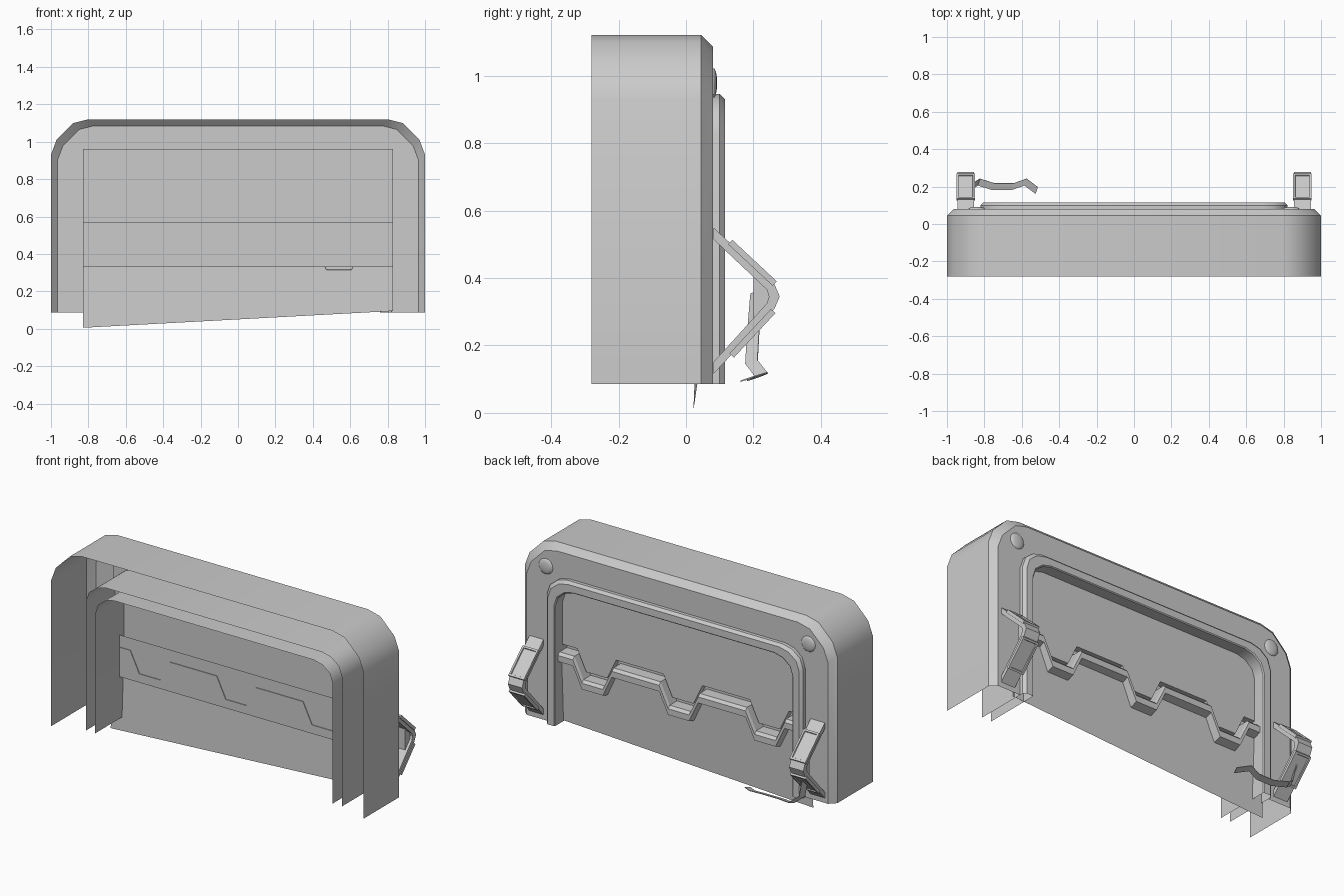
import bpy, bmesh
from math import radians
from mathutils import Matrix, Vector

cube = bpy.data.objects.get("Cube")
if cube:
    bpy.data.objects.remove(cube)

GREY = (0.6, 0.6, 0.6, 1)
mat = bpy.data.materials.new("plain grey")
mat.use_nodes = True
mat.diffuse_color = GREY
mat.node_tree.nodes["Principled BSDF"].inputs["Base Color"].default_value = GREY


def finish(name, bm, smooth=False):
    me = bpy.data.meshes.new(name)
    bm.to_mesh(me)
    bm.free()
    me.materials.append(mat)
    ob = bpy.data.objects.new(name, me)
    bpy.context.collection.objects.link(ob)
    if smooth:
        bpy.ops.object.select_all(action='DESELECT')
        ob.select_set(True)
        bpy.context.view_layer.objects.active = ob
        bpy.ops.object.shade_smooth_by_angle(angle=radians(35))
    return ob


def loft(name, rings, smooth=False):
    """Open sheet of quads through matching rows of points."""
    bm = bmesh.new()
    rows = [[bm.verts.new(p) for p in r] for r in rings]
    for a, b in zip(rows, rows[1:]):
        for i in range(len(a) - 1):
            bm.faces.new((a[i], a[i + 1], b[i + 1], b[i]))
    return finish(name, bm, smooth)


def prism(name, profile, x, width):
    """Closed (y, z) profile extruded along x."""
    bm = bmesh.new()
    face = bm.faces.new([bm.verts.new((x - width / 2, y, z)) for y, z in profile])
    new = bmesh.ops.extrude_face_region(bm, geom=[face])["geom"]
    bmesh.ops.translate(bm, vec=(width, 0, 0),
                        verts=[v for v in new if isinstance(v, bmesh.types.BMVert)])
    bmesh.ops.recalc_face_normals(bm, faces=bm.faces)
    return finish(name, bm)


BASE = 0.086
OUTER = [(1, BASE), (1, .93), (.97, 1.01), (.88, 1.1), (.8, 1.12)]
INNER = [(.82, BASE), (.82, .83), (.8, .89), (.75, .93), (.69, .945)]


def arch(half, y, inset=0):
    """Round-cornered arch at depth y, shrunk by inset."""
    sx = 1 - inset / half[0][0]
    sz = 1 - inset / (half[-1][1] - BASE)
    pts = [(x * sx, y, BASE + (z - BASE) * sz) for x, z in half]
    return [(-x, yy, z) for x, yy, z in pts] + pts[::-1]


# Hollow shell, back face and raised rim around the opening
loft("outer_shell", [arch(OUTER, -.28), arch(OUTER, .045), arch(OUTER, .08, .035),
                     arch(INNER, .08), arch(INNER, .1), arch(INNER, .115, .015),
                     arch(INNER, .115, .055), arch(INNER, .11, .06),
                     arch(INNER, -.22, .06)], True)
loft("rim_outer_wall", [arch(INNER, -.22), arch(INNER, .08)], True)

# Toothed line shared by the two interlocking panels
HIGH, LOW = .5, .38
teeth = [(-.83, HIGH)]
for c in (-.565, -.012, .54):
    teeth += [(c - .125, HIGH), (c - .067, LOW), (c + .067, LOW), (c + .125, HIGH)]
teeth.append((.83, HIGH))


def tooth_row(y, dz):
    return [(x, y, z + dz) for x, z in teeth]


def flat_row(y, z):
    return [(x, y, z) for x, _ in teeth]


def tilted(points):
    """Drop points onto the slightly tilted plane of the lower panel."""
    return [(x, .026 + .045 * z + .0055 * x, z) for x, _, z in points]


# Upper panel with a toothed lower edge, set back to the band behind it
loft("upper_panel", [flat_row(.045, .96), tooth_row(.045, .035), tooth_row(.004, .035)])
loft("middle_band", [flat_row(.004, .57), tooth_row(.004, 0),
                     tooth_row(0, 0), flat_row(0, .33)])

# Lower panel with a raised toothed lip and a sloping bottom edge
loft("toothed_lip", [tooth_row(y, dz) for y, dz in
                     ((0, 0), (.07, 0), (.085, -.015), (.085, -.05), (.04, -.065))])
bottom = [(x, 0, .05 + .054 * x) for x, _ in teeth]
loft("lower_panel", [tilted(tooth_row(0, -.045)), tilted(flat_row(0, .3)),
                     tilted(bottom)])

# Domed studs in the upper corners
for side, word in ((-1, "right"), (1, "left")):
    bm = bmesh.new()
    bmesh.ops.create_uvsphere(bm, u_segments=12, v_segments=8, radius=.045)
    bmesh.ops.bisect_plane(bm, geom=bm.verts[:] + bm.edges[:] + bm.faces[:],
                           plane_co=(0, 0, 0), plane_no=(0, 1, 0), clear_inner=True)
    bmesh.ops.scale(bm, vec=(1, .25, 1), verts=bm.verts)
    bmesh.ops.translate(bm, vec=(side * .84, .081, .978), verts=bm.verts)
    finish(word + "_stud", bm, True)

# Bent buckles with a raised, recessed plate on each arm
BUCKLE = [(.081, .55), (.262, .382), (.278, .345), (.262, .308), (.081, .115),
          (.081, .15), (.24, .325), (.246, .345), (.24, .365), (.081, .515)]
GUSSET = [(.2, .405), (.25, .36), (.25, .33), (.2, .28)]
for side, word in ((-1, "right"), (1, "left")):
    x = side * .9
    prism(word + "_buckle", BUCKLE, x, .09)
    prism(word + "_buckle_gusset", GUSSET, x, .06)
    for part, y, z, tilt in (("upper", .197, .445, -43), ("lower", .197, .236, 227)):
        bm = bmesh.new()
        bmesh.ops.create_cube(bm)
        bmesh.ops.scale(bm, vec=(.1, .18, .018), verts=bm.verts)
        outer = [f for f in bm.faces if f.normal.z > .9]
        bmesh.ops.inset_individual(bm, faces=outer, thickness=.015, depth=0)
        bmesh.ops.inset_individual(bm, faces=outer, thickness=.003, depth=-.006)
        bmesh.ops.transform(bm, matrix=Matrix.Translation((x, y, z))
                            @ Matrix.Rotation(radians(tilt), 4, 'X'), verts=bm.verts)
        finish(f"{word}_buckle_{part}_plate", bm)

# Loose strap hanging from one buckle
path = [Vector(p) for p in ((-.9, .21, .36), (-.9, .2, .24), (-.88, .195, .15),
                            (-.83, .225, .11), (-.75, .2, .1), (-.65, .2, .1),
                            (-.58, .225, .112), (-.52, .18, .098))]
half = Vector((.006, .018, .006))
strap = loft("loose_strap", [[p - half, p + half] for p in path])
thick = strap.modifiers.new("thickness", 'SOLIDIFY')
thick.thickness = .004
